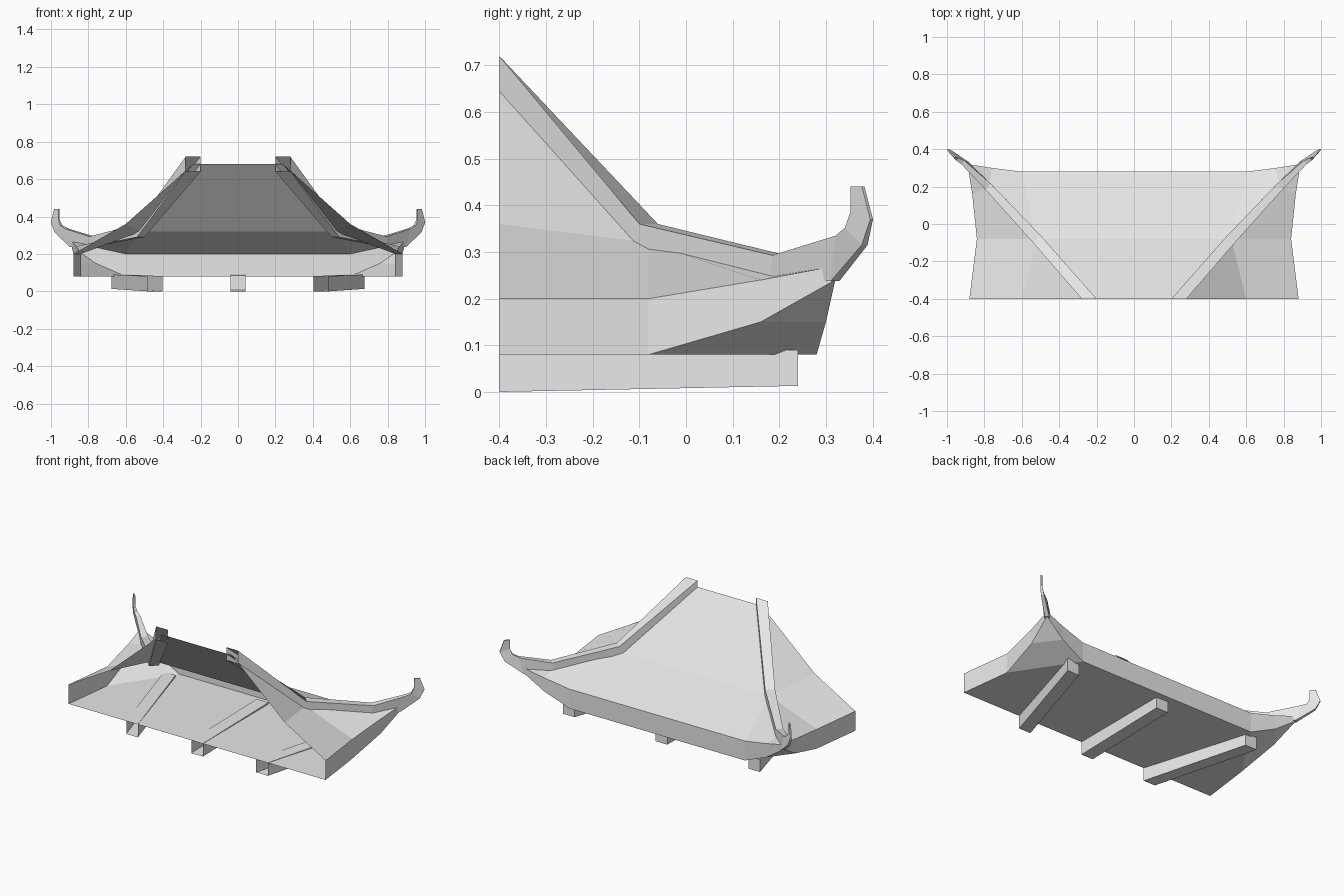
import bpy, bmesh
from mathutils import Vector

cube = bpy.data.objects.get("Cube")
if cube:
    bpy.data.objects.remove(cube, do_unlink=True)

grey = bpy.data.materials.new("plain_grey")
grey.use_nodes = True
grey.diffuse_color = (0.8, 0.8, 0.8, 1)
grey.node_tree.nodes["Principled BSDF"].inputs["Base Color"].default_value = (0.8, 0.8, 0.8, 1)


def build(name, faces, mirror=True):
    """Make an object from faces given as lists of points, mirrored across x."""
    bm = bmesh.new()
    for pts in faces:
        bm.faces.new([bm.verts.new(p) for p in pts])
    bmesh.ops.remove_doubles(bm, verts=bm.verts, dist=0.0005)
    bmesh.ops.recalc_face_normals(bm, faces=bm.faces)
    mesh = bpy.data.meshes.new(name)
    bm.to_mesh(mesh)
    bm.free()
    mesh.materials.append(grey)
    ob = bpy.data.objects.new(name, mesh)
    bpy.context.collection.objects.link(ob)
    if mirror:
        mod = ob.modifiers.new("mirror", "MIRROR")
        mod.merge_threshold = 0.0005
    return ob


def strip(a, b):
    """Quads, or triangles at shared ends, between two polylines."""
    faces = []
    for i in range(len(a) - 1):
        pts = [a[i], a[i + 1], b[i + 1], b[i]]
        faces.append([p for k, p in enumerate(pts) if p not in pts[:k]])
    return faces


def tube(sections):
    """Box section swept through four-corner sections, open at the front."""
    faces = []
    for s, t in zip(sections, sections[1:]):
        for i in range(4):
            j = (i + 1) % 4
            faces.append([s[i], s[j], t[j], t[i]])
    return faces + [sections[-1]]


# Shared outlines of the left half
ridge, bend, eave_mid = (0, -0.4, 0.68), (0, -0.08, 0.32), (0, 0.28, 0.2)
hip = [(0.24, -0.4, 0.68), (0.52, -0.08, 0.32), (0.775, 0.195, 0.25), (0.89, 0.32, 0.27)]
back_eave = [eave_mid, (0.6, 0.28, 0.2), (0.76, 0.3, 0.235), hip[3]]
side_eave = [(0.88, -0.4, 0.2), (0.84, -0.08, 0.2), (0.865, 0.16, 0.24), hip[3]]
side_bend = (0.6, -0.4, 0.36)
drops = [0.08, 0.08, 0.15, 0.24]
back_low = [(x, y, z) for (x, y, _), z in zip(back_eave, drops)]
side_low = [(x, y, z) for (x, y, _), z in zip(side_eave, drops)]

# Roof slopes
build("back_slope", [[ridge, hip[0], hip[1], bend]]
      + strip([bend] + hip[1:], back_eave))
build("side_slopes", [[hip[0], side_bend, hip[1]]]
      + strip([side_bend] + hip[1:], side_eave))

# Eave boards and the underside with its upturned corners
build("eave_boards", strip(back_eave, back_low) + strip(side_eave, side_low))
build("soffit", [[(0, -0.4, 0.08), side_low[0], side_low[1], back_low[1], back_low[0]]]
      + strip(side_low[1:], back_low[1:]))

# Hip ribs that taper into curled horns: top point, bottom point, half width
stations = [
    ((0.52, -0.08, 0.36), (0.52, -0.08, 0.29), 0.028),
    ((0.78, 0.2, 0.293), (0.775, 0.195, 0.24), 0.021),
    ((0.915, 0.33, 0.335), (0.89, 0.32, 0.238), 0.013),
    ((0.945, 0.347, 0.352), (0.975, 0.383, 0.315), 0.009),
    ((0.957, 0.355, 0.385), (0.998, 0.398, 0.37), 0.004),
    ((0.957, 0.356, 0.44), (0.98, 0.38, 0.44), 0.004),
]
sections = [[(0.2, -0.4, 0.72), (0.28, -0.4, 0.72), (0.28, -0.4, 0.64), (0.2, -0.4, 0.64)]]
for top, low, half in stations:
    side = Vector((0.707, -0.707, 0)) * half
    t, b = Vector(top), Vector(low)
    sections.append([t - side, t + side, b + side, b - side])
build("hip_ribs", tube(sections))


# Rafters under the soffit
def rafter(name, x_front, x_back, mirror):
    ends = [(x_front, -0.4, 0, 0.081), (x_back, 0.24, 0.013, 0.09)]
    build(name, tube([[(x - 0.04, y, hi), (x + 0.04, y, hi), (x + 0.04, y, lo), (x - 0.04, y, lo)]
                      for x, y, lo, hi in ends]), mirror)


rafter("middle_rafter", 0, 0, False)
rafter("side_rafters", 0.445, 0.635, True)
